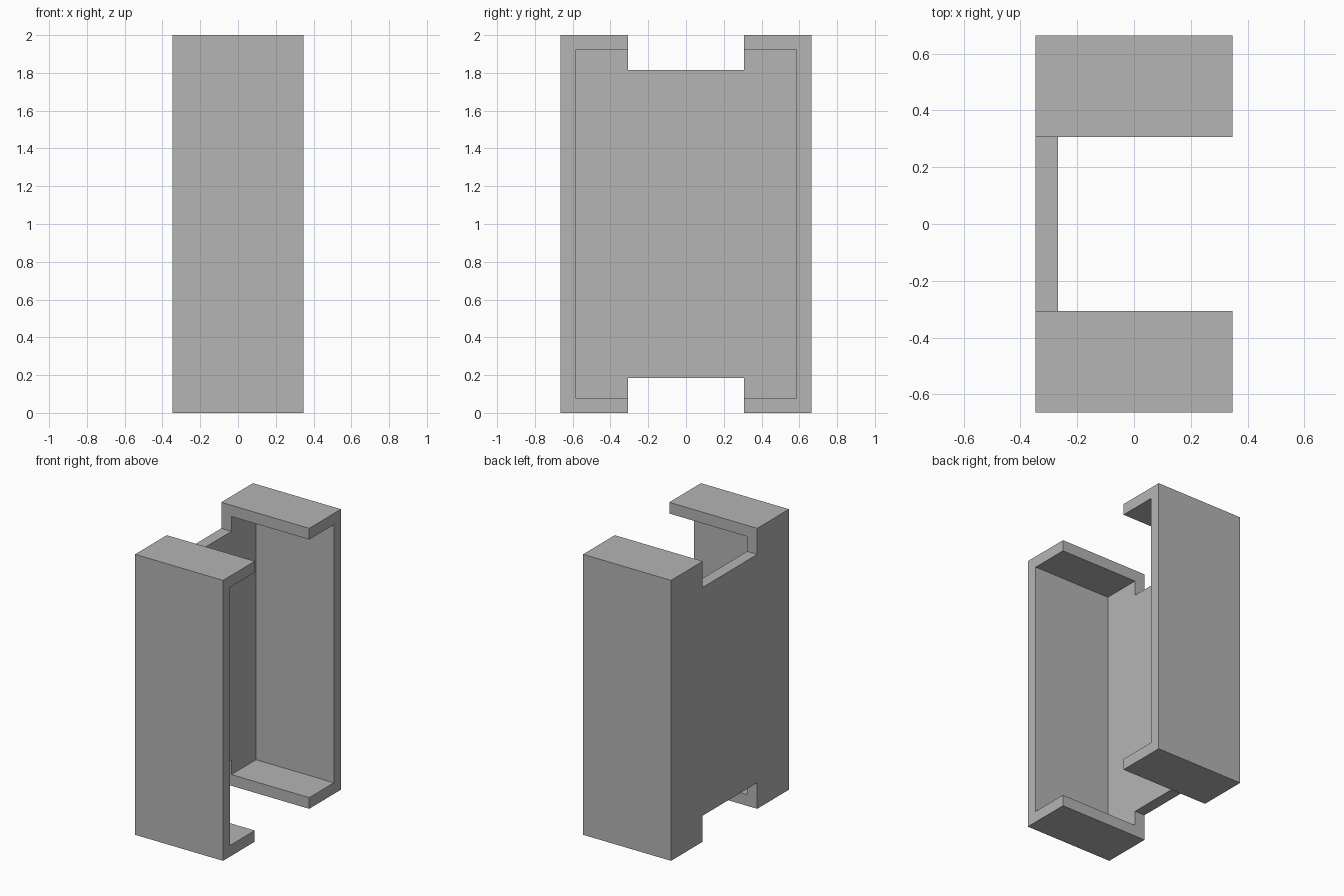
import bpy

if "Cube" in bpy.data.objects:
    bpy.data.objects.remove(bpy.data.objects["Cube"], do_unlink=True)

HALF_DEPTH, HALF_WIDTH, HEIGHT = 0.347, 0.664, 2.0
WALL = 0.08
NOTCH_HALF, NOTCH_DEPTH = 0.307, 0.186
OVER = 0.2  # how far cutters reach past the shell


def box(name, low, high):
    """Axis-aligned box between two corners."""
    centre = [(a + b) / 2 for a, b in zip(low, high)]
    bpy.ops.mesh.primitive_cube_add(size=1, location=centre)
    obj = bpy.context.object
    obj.name = name
    obj.scale = [b - a for a, b in zip(low, high)]
    bpy.ops.object.transform_apply(location=True, rotation=False, scale=True)
    return obj


def cut(target, cutter):
    """Subtract the cutter from the target and discard it."""
    cutter.hide_render = True
    mod = target.modifiers.new(cutter.name, "BOOLEAN")
    mod.operation = "DIFFERENCE"
    mod.solver = "EXACT"
    mod.object = cutter
    bpy.context.view_layer.objects.active = target
    bpy.ops.object.modifier_apply(modifier=mod.name)
    bpy.data.objects.remove(cutter, do_unlink=True)


# Outer block of the open housing
housing = box("housing", (-HALF_DEPTH, -HALF_WIDTH, 0), (HALF_DEPTH, HALF_WIDTH, HEIGHT))

# Cavity, open towards +x
cut(housing, box("cavity",
                 (-HALF_DEPTH + WALL, -HALF_WIDTH + WALL, WALL),
                 (HALF_DEPTH + OVER, HALF_WIDTH - WALL, HEIGHT - WALL)))

# Notches through the bottom and top walls and the edges of the back panel
for name, z_low, z_high in (("bottom_notch", -OVER, NOTCH_DEPTH),
                            ("top_notch", HEIGHT - NOTCH_DEPTH, HEIGHT + OVER)):
    cut(housing, box(name,
                     (-HALF_DEPTH - OVER, -NOTCH_HALF, z_low),
                     (HALF_DEPTH + OVER, NOTCH_HALF, z_high)))

# Plain grey finish
grey = bpy.data.materials.new("plain_grey")
grey.use_nodes = True
colour = (0.46, 0.46, 0.46, 1)
grey.diffuse_color = colour
grey.node_tree.nodes["Principled BSDF"].inputs["Base Color"].default_value = colour
housing.data.materials.clear()
housing.data.materials.append(grey)
for face in housing.data.polygons:
    face.material_index = 0
    face.use_smooth = False
